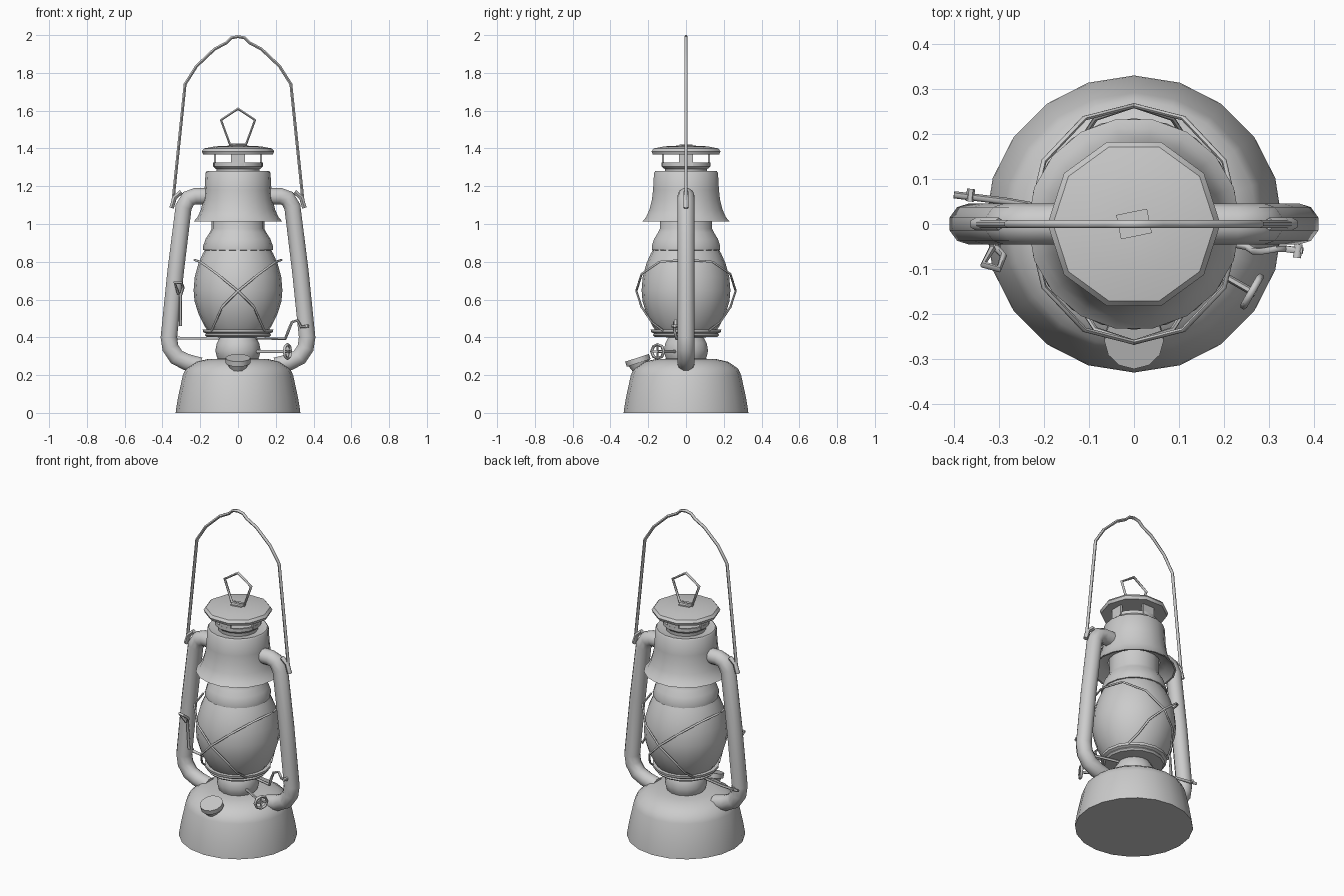
import bpy, bmesh, math
from mathutils import Vector

if "Cube" in bpy.data.objects:
    bpy.data.objects.remove(bpy.data.objects["Cube"])


def finish(ob, angle=40):
    bpy.ops.object.select_all(action='DESELECT')
    ob.select_set(True)
    bpy.context.view_layer.objects.active = ob
    bpy.ops.object.shade_smooth_by_angle(angle=math.radians(angle))
    return ob


def add_mesh(name, bm):
    bmesh.ops.recalc_face_normals(bm, faces=bm.faces)
    me = bpy.data.meshes.new(name)
    bm.to_mesh(me)
    bm.free()
    ob = bpy.data.objects.new(name, me)
    bpy.context.collection.objects.link(ob)
    return ob


def lathe(name, profile, sides=20, cap_start=False, cap_end=False, angle=40):
    """Revolve (radius, z) points around the z axis."""
    bm = bmesh.new()
    rings = []
    for r, z in profile:
        rings.append([bm.verts.new((r * math.cos(2 * math.pi * i / sides),
                                    r * math.sin(2 * math.pi * i / sides), z))
                      for i in range(sides)])
    for a, b in zip(rings, rings[1:]):
        for i in range(sides):
            j = (i + 1) % sides
            bm.faces.new((a[i], a[j], b[j], b[i]))
    if cap_start:
        bm.faces.new(rings[0])
    if cap_end:
        bm.faces.new(rings[-1])
    return finish(add_mesh(name, bm), angle)


def pipe(name, points, radius, res=1, closed=False):
    """Sweep a round section along a path of points."""
    cu = bpy.data.curves.new(name, 'CURVE')
    cu.dimensions = '3D'
    cu.bevel_depth = radius
    cu.bevel_resolution = res
    cu.use_fill_caps = True
    sp = cu.splines.new('POLY')
    sp.points.add(len(points) - 1)
    for p, co in zip(sp.points, points):
        p.co = (*co, 1)
    sp.use_cyclic_u = closed
    ob = bpy.data.objects.new(name, cu)
    bpy.context.collection.objects.link(ob)
    bpy.ops.object.select_all(action='DESELECT')
    ob.select_set(True)
    bpy.context.view_layer.objects.active = ob
    bpy.ops.object.convert(target='MESH')
    return finish(bpy.context.object, 60)


def box(name, loc, size, rot_z=0):
    bpy.ops.mesh.primitive_cube_add(size=1, location=loc, rotation=(0, 0, rot_z))
    ob = bpy.context.object
    ob.name = name
    ob.scale = size
    return ob


# fuel tank
lathe("fuel_tank", [(0.33, 0), (0.328, 0.02), (0.318, 0.08), (0.292, 0.2), (0.275, 0.235),
                    (0.225, 0.27), (0.16, 0.285), (0.1, 0.287)], 20, True, True)

# filler cap on the tank front, tilted outward
bpy.ops.mesh.primitive_cone_add(vertices=12, radius1=0.045, radius2=0.06, depth=0.04,
                                location=(0, -0.245, 0.252), rotation=(math.radians(18), 0, 0))
bpy.context.object.name = "filler_neck"
finish(bpy.context.object)
bpy.ops.mesh.primitive_cylinder_add(vertices=12, radius=0.066, depth=0.028,
                                    location=(0, -0.255, 0.278), rotation=(math.radians(18), 0, 0))
bpy.context.object.name = "filler_cap"
finish(bpy.context.object)

# burner and globe seat
lathe("burner", [(0.1, 0.27), (0.113, 0.3), (0.12, 0.33), (0.112, 0.37), (0.095, 0.4), (0.1, 0.41)],
      14, False, True)
lathe("globe_seat", [(0.09, 0.40), (0.165, 0.402), (0.175, 0.412), (0.17, 0.42), (0.185, 0.428),
                     (0.187, 0.442), (0.16, 0.442)], 16, True, True)

# glass globe
lathe("globe", [(0.16, 0.435), (0.178, 0.46), (0.208, 0.52), (0.23, 0.59), (0.235, 0.65),
                (0.229, 0.72), (0.21, 0.79), (0.188, 0.84), (0.175, 0.865)], 20, True, True)

# collar over the globe
lathe("globe_collar", [(0.172, 0.86), (0.184, 0.862), (0.184, 0.885), (0.172, 0.92), (0.15, 0.955),
                       (0.14, 0.975), (0.14, 1.1)], 18, True, True)

# flared hood with recessed top
lathe("hood", [(0.145, 1.06), (0.185, 1.055), (0.226, 1.012), (0.236, 1.012), (0.215, 1.035),
               (0.197, 1.075), (0.183, 1.13), (0.177, 1.18), (0.172, 1.272), (0.165, 1.28),
               (0.115, 1.27)], 18, False, True)

# chimney cup, vent posts and cap
lathe("chimney_cup", [(0.112, 1.265), (0.115, 1.29), (0.132, 1.305), (0.132, 1.325),
                      (0.12, 1.325), (0.105, 1.28)], 14, False, True)
for i in range(4):
    a = i * math.pi / 2
    box("vent_post", (0.122 * math.cos(a), 0.122 * math.sin(a), 1.345), (0.012, 0.075, 0.075), a)
lathe("chimney_cap", [(0.115, 1.37), (0.185, 1.368), (0.192, 1.385), (0.18, 1.4),
                      (0.12, 1.411), (0.04, 1.415)], 10, True, True)

# hanging ring on the cap
box("ring_base", (0, 0, 1.415), (0.07, 0.055, 0.014), 0.2)
pipe("top_ring", [(-0.042, 0, 1.42), (-0.09, 0, 1.55), (0, 0, 1.61), (0.09, 0, 1.55),
                  (0.042, 0, 1.42)], 0.008, closed=True)

# side air tubes, with ears for the handle
for s in (-1, 1):
    path = [(0.14, 1.147), (0.225, 1.147), (0.262, 1.135), (0.288, 1.09), (0.33, 0.75), (0.366, 0.4),
            (0.358, 0.345), (0.325, 0.295), (0.27, 0.268), (0.2, 0.25)]
    pipe("side_tube", [(s * x, 0, z) for x, z in path], 0.046, 3)
    pipe("handle_ear", [(s * 0.3, 0, 1.17), (s * 0.335, 0, 1.14), (s * 0.352, 0, 1.085)], 0.014)

# wire carrying handle
half = [(0.348, 1.085), (0.28, 1.74), (0.22, 1.835), (0.125, 1.925), (0.06, 1.96), (0.035, 1.985)]
bail = [(-x, 0, z) for x, z in half] + [(0, 0, 1.992)] + [(x, 0, z) for x, z in reversed(half)]
pipe("carrying_handle", bail, 0.009)

# crossed guard wires, front and back
guard = [(-0.23, -0.01, 0.81), (-0.2, -0.14, 0.8), (-0.11, -0.235, 0.735), (0, -0.263, 0.645),
         (0.085, -0.235, 0.56), (0.12, -0.18, 0.48), (0.14, -0.12, 0.435)]
for sx in (-1, 1):
    for sy in (-1, 1):
        pipe("guard_wire", [(sx * x, sy * y, z) for x, y, z in guard], 0.006)

# globe lift wire crossing under the globe, ending in a lever on the right
pipe("lift_lever", [(-0.4, 0.065, 0.4), (-0.28, 0.05, 0.395), (0, 0.0, 0.397), (0.25, -0.05, 0.392),
                    (0.265, -0.06, 0.43), (0.285, -0.06, 0.48), (0.315, -0.055, 0.49),
                    (0.335, -0.055, 0.455), (0.375, -0.06, 0.46)], 0.008)
pipe("lift_lever_tip", [(0.362, -0.075, 0.46), (0.366, -0.045, 0.46)], 0.009)
pipe("lift_wire_tip", [(-0.365, 0.05, 0.4), (-0.362, 0.078, 0.4)], 0.009)

# wire latch beside the left tube
pipe("side_latch", [(-0.305, -0.04, 0.46), (-0.305, -0.055, 0.62), (-0.29, -0.07, 0.665),
                    (-0.3, -0.1, 0.69), (-0.335, -0.09, 0.69), (-0.315, -0.055, 0.63)], 0.008)

# wick adjuster shaft and wheel
pipe("wick_shaft", [(0.06, -0.035, 0.325), (0.27, -0.155, 0.325)], 0.008)
d = Vector((0.21, -0.12, 0)).normalized()
side = Vector((-d.y, d.x, 0))
hub = Vector((0.262, -0.15, 0.325))
rim = [hub + 0.037 * (math.cos(i * math.pi / 4) * side + math.sin(i * math.pi / 4) * Vector((0, 0, 1)))
       for i in range(8)]
pipe("wick_wheel", rim, 0.008, closed=True)
for i in range(2):
    pipe("wick_wheel_spoke", [rim[2 * i], rim[2 * i + 4]], 0.006)
